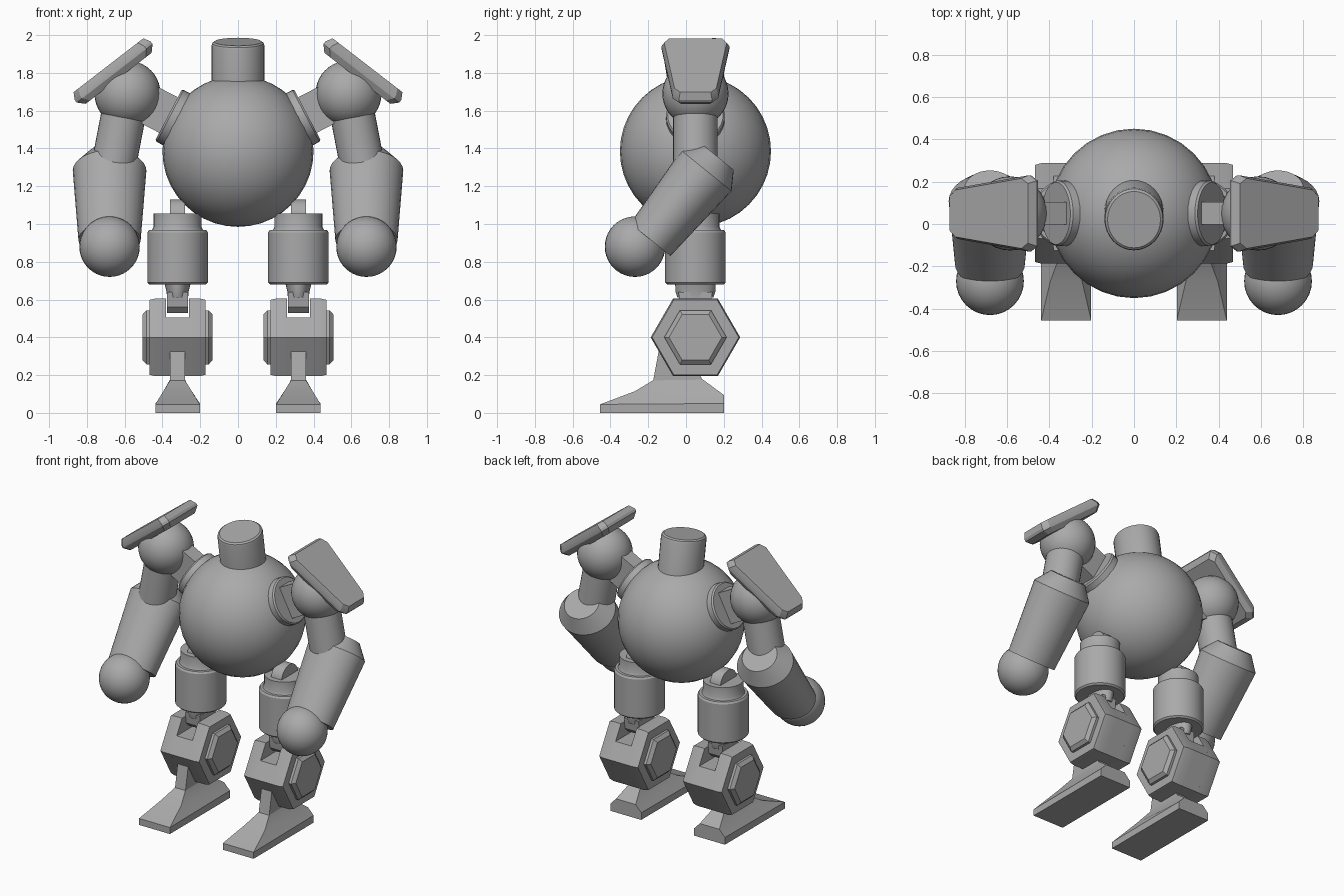
import bpy
import bmesh
from math import cos, sin, pi, radians
from mathutils import Vector

if "Cube" in bpy.data.objects:
    bpy.data.objects.remove(bpy.data.objects["Cube"], do_unlink=True)

grey = bpy.data.materials.new("plain_grey")
grey.use_nodes = True
grey.diffuse_color = (0.4, 0.4, 0.4, 1)
grey.node_tree.nodes["Principled BSDF"].inputs["Base Color"].default_value = (0.4, 0.4, 0.4, 1)


def finish(name, bm):
    """Turn a bmesh into a shaded, coloured object."""
    bmesh.ops.recalc_face_normals(bm, faces=bm.faces)
    mesh = bpy.data.meshes.new(name)
    bm.to_mesh(mesh)
    bm.free()
    mesh.materials.append(grey)
    mesh.shade_smooth()
    mesh.set_sharp_from_angle(angle=radians(28))
    obj = bpy.data.objects.new(name, mesh)
    bpy.context.scene.collection.objects.link(obj)


def sides(name, paired):
    return [("left_" + name, 1), ("right_" + name, -1)] if paired else [(name, 1)]


def loft(name, rings, paired=True):
    """Skin closed rings of points and cap both ends."""
    for label, sign in sides(name, paired):
        bm = bmesh.new()
        rows = [[bm.verts.new((p[0] * sign, p[1], p[2])) for p in ring] for ring in rings]
        for low, high in zip(rows, rows[1:]):
            for i in range(len(low)):
                j = (i + 1) % len(low)
                bm.faces.new((low[i], low[j], high[j], high[i]))
        bm.faces.new(rows[0])
        bm.faces.new(rows[-1])
        finish(label, bm)


def tube(name, start, axis, across, profile, n=32, paired=True, phase=0.0):
    """Elliptical rings (distance, radius, radius) along an axis."""
    start, axis, u = Vector(start), Vector(axis).normalized(), Vector(across).normalized()
    v = axis.cross(u)
    rings = []
    for t, ru, rv in profile:
        angles = [phase + 2 * pi * i / n for i in range(n)]
        rings.append([start + axis * t + u * ru * cos(a) + v * rv * sin(a) for a in angles])
    loft(name, rings, paired)


def ball(name, centre, radius, paired=True):
    for label, sign in sides(name, paired):
        bm = bmesh.new()
        bmesh.ops.create_uvsphere(bm, u_segments=32, v_segments=20, radius=radius)
        bmesh.ops.translate(bm, verts=bm.verts, vec=(centre[0] * sign, centre[1], centre[2]))
        finish(label, bm)


def slab(name, outline, x, half):
    """Side outline of (y, z) points given thickness along x."""
    loft(name, [[(x + s * half, y, z) for y, z in outline] for s in (-1, 1)])


X, Y, Z = (1, 0, 0), (0, 1, 0), (0, 0, 1)
MID = 0.05      # shared depth of body, shoulders and legs
LEG = 0.32      # sideways position of a leg

# Round body and tilted head
ball("body", (0, MID, 1.385), 0.4, paired=False)
tube("head", (0, 0.087, 1.55), (0, -0.16, 1), X,
     [(0, 0.14, 0.15), (0.4, 0.14, 0.15), (0.412, 0.136, 0.146), (0.42, 0.125, 0.135)], paired=False)

# Shoulder socket, bar and ball
out = (0.585, 0, 0.305)
tube("shoulder_socket", (0, MID, 1.385), out, Y,
     [(0.33, 0.155, 0.155), (0.405, 0.155, 0.155), (0.415, 0.147, 0.147)])
tube("shoulder_bar", (0, MID, 1.385), out, Y,
     [(0.36, 0.075, 0.15), (0.6, 0.075, 0.15)], n=4, phase=pi / 4)
ball("shoulder_ball", (0.585, MID, 1.69), 0.175)

# Sloping shoulder plate with chamfered rim
half_outline = [(-0.252, 0.153), (-0.21, 0.18), (0.22, 0.12), (0.256, 0.088)]
outline = half_outline + [(a, -w) for a, w in reversed(half_outline)]
origin, down, up = Vector((0.66, MID, 1.81)), Vector((0.79, 0, -0.61)), Vector((0.61, 0, 0.79))
loft("shoulder_plate",
     [[origin + down * a * k + Vector(Y) * w * k + up * h for a, w in outline]
      for h, k in ((-0.048, 0.87), (-0.014, 1), (0.004, 1), (0.04, 0.92))])

# Arm and round fist
tube("upper_arm", (0.585, MID, 1.69), (0.075, 0, -0.39), Y, [(0, 0.118, 0.118), (0.42, 0.118, 0.118)])
tube("forearm", (0.68, -0.239, 0.855), (0, 0.63, 0.777), X,
     [(0.08, 0.165, 0.137), (0.55, 0.195, 0.172), (0.645, 0.12, 0.11)])
ball("fist", (0.68, -0.27, 0.88), 0.16)

# Hip hinge and thigh
arc = [(MID + 0.09 * cos(pi * i / 16), 1.04 + 0.09 * sin(pi * i / 16)) for i in range(17)]
slab("hip_hinge", arc, LEG, 0.04)
tube("thigh", (LEG, MID, 0), Z, X,
     [(z, r, r) for z, r in ((0.68, 0.15), (0.69, 0.16), (0.955, 0.16), (0.967, 0.152), (0.968, 0.135),
                             (0.985, 0.127), (1.055, 0.127))])
tube("thigh_neck", (LEG, MID, 0), Z, X,
     [(0.61, 0.056, 0.095), (0.64, 0.058, 0.105), (0.69, 0.07, 0.108)])
slab("knee_tab", [(MID - 0.09, 0.64), (MID - 0.08, 0.56), (MID - 0.05, 0.53),
                  (MID + 0.05, 0.53), (MID + 0.08, 0.56), (MID + 0.09, 0.64)], LEG, 0.055)

# Six-sided knee: two stepped cheeks and a lower core that leaves a notch
for label, sign in (("outer", 1), ("inner", -1)):
    tube("knee_cheek_" + label, (LEG, MID, 0.4), (sign, 0, 0), Y,
         [(t, r, r) for t, r in ((0.06, 0.237), (0.118, 0.237), (0.148, 0.229), (0.148, 0.165),
                                 (0.165, 0.165), (0.185, 0.14))], n=6)
core = [(-0.237, 0), (-0.1185, -0.205), (0.1185, -0.205), (0.237, 0), (0.176, 0.105), (-0.176, 0.105)]
slab("knee_core", [(MID + y, 0.4 + z) for y, z in core], LEG, 0.06)

# Ankle and wedge foot
slab("ankle", [(-0.175, 0.165), (-0.145, 0.325), (0, 0.34), (0.09, 0.17)], LEG, 0.04)
levels = [(0.118, -0.455, 0, 0.2, 0), (0.118, -0.455, 0.045, 0.2, 0.05),
          (0.075, -0.27, 0.115, 0.2, 0.095), (0.04, -0.175, 0.172, 0.09, 0.176)]
loft("foot", [[(LEG - w, yf, zf), (LEG + w, yf, zf), (LEG + w, yb, zb), (LEG - w, yb, zb)]
              for w, yf, zf, yb, zb in levels])
